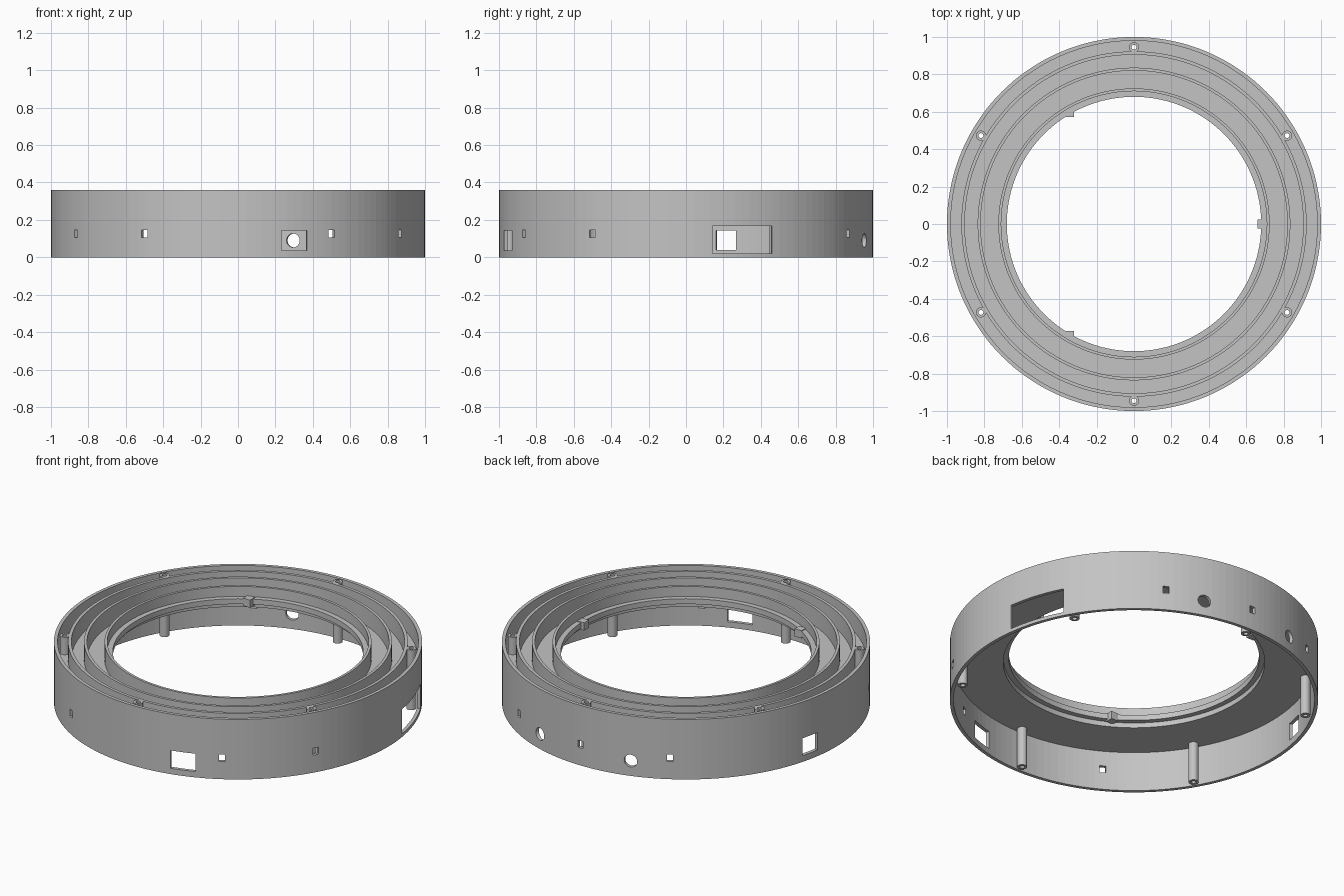
import bpy, bmesh
from math import cos, sin, radians, pi
from mathutils import Matrix, Vector

cube = bpy.data.objects.get("Cube")
if cube:
    bpy.data.objects.remove(cube, do_unlink=True)

grey = bpy.data.materials.new("plain grey")
grey.use_nodes = True
tone = (0.55, 0.55, 0.55, 1)
grey.diffuse_color = tone
grey.node_tree.nodes["Principled BSDF"].inputs["Base Color"].default_value = tone

HEIGHT = 0.36
DECK_LOW, DECK_TOP = 0.238, 0.255
SEGMENTS = 144


def make_object(name, bm):
    bmesh.ops.recalc_face_normals(bm, faces=bm.faces)
    mesh = bpy.data.meshes.new(name)
    bm.to_mesh(mesh)
    bm.free()
    mesh.materials.append(grey)
    obj = bpy.data.objects.new(name, mesh)
    bpy.context.collection.objects.link(obj)
    return obj


def lathe(bm, profile, segments, centre=(0, 0)):
    """Revolve a closed (radius, z) profile about a vertical axis."""
    loops = []
    for i in range(segments):
        a = 2 * pi * i / segments
        loops.append([bm.verts.new((centre[0] + r * cos(a), centre[1] + r * sin(a), z))
                      for r, z in profile])
    n = len(profile)
    for i in range(segments):
        a, b = loops[i], loops[(i + 1) % segments]
        for j in range(n):
            k = (j + 1) % n
            bm.faces.new((a[j], b[j], b[k], a[k]))


def box(bm, centre, size, turn=0):
    m = (Matrix.Translation(centre) @ Matrix.Rotation(radians(turn), 4, 'Z')
         @ Matrix.Diagonal((*size, 1)))
    bmesh.ops.create_cube(bm, size=1, matrix=m)


def polar(r, degrees, z=0):
    return Vector((r * cos(radians(degrees)), r * sin(radians(degrees)), z))


# Housing: outer wall, deck, raised walls and inner lip in one profile
profile = [(1, 0), (1, HEIGHT)]
walls = [(0.905, 0.923), (0.82, 0.836)]
profile += [(0.98, HEIGHT), (0.98, DECK_TOP)]
for inner, outer in walls:
    profile += [(outer, DECK_TOP), (outer, HEIGHT), (inner, HEIGHT), (inner, DECK_TOP)]
profile += [(0.725, DECK_TOP), (0.725, HEIGHT), (0.71, HEIGHT), (0.71, 0.3),
            (0.68, 0.3), (0.68, 0.268), (0.71, 0.268), (0.71, DECK_LOW),
            (0.98, DECK_LOW), (0.98, 0)]
bm = bmesh.new()
lathe(bm, profile, SEGMENTS)
housing = make_object("housing", bm)

# Wall openings: small windows, ports, wide slot, round holes
post_angles = range(30, 390, 60)
bm = bmesh.new()
for angle in (-150, -120, -60, -30, 60, 90, 120):
    box(bm, polar(0.99, angle, 0.126), (0.08, 0.035, 0.042), angle)
for angle, width, low, high in ((-72.4, 0.142, 0.035, 0.142),
                                (167.4, 0.108, 0.038, 0.142),
                                (17.8, 0.335, 0.02, 0.167)):
    box(bm, polar(0.985, angle, (low + high) / 2), (0.11, width, high - low), angle)
for angle in (72.5, 107.5):
    m = (Matrix.Translation(polar(0.99, angle, 0.09))
         @ Matrix.Rotation(radians(angle), 4, 'Z') @ Matrix.Rotation(pi / 2, 4, 'Y'))
    bmesh.ops.create_cone(bm, cap_ends=True, segments=32, radius1=0.037,
                          radius2=0.037, depth=0.08, matrix=m)
# Clearance through the deck for the hollow posts
for angle in post_angles:
    bmesh.ops.create_cone(bm, cap_ends=True, segments=24, radius1=0.02, radius2=0.02,
                          depth=0.06, matrix=Matrix.Translation(polar(0.945, angle, 0.247)))
cutter = make_object("opening_cutter", bm)
cutter.hide_render = True

cut = housing.modifiers.new("openings", 'BOOLEAN')
cut.operation = 'DIFFERENCE'
cut.solver = 'EXACT'
cut.object = cutter
bpy.context.view_layer.objects.active = housing
bpy.ops.object.modifier_apply(modifier=cut.name)
bpy.data.objects.remove(cutter, do_unlink=True)

# Hollow screw posts
for i, angle in enumerate(post_angles):
    bm = bmesh.new()
    lathe(bm, [(0.027, 0), (0.027, HEIGHT), (0.013, HEIGHT), (0.013, 0)],
          24, polar(0.945, angle)[:2])
    make_object(f"screw_post_{i + 1}", bm)

# Locating tabs on the inner lip
for i, (x, y) in enumerate(((0.682, 0), (-0.343, 0.594), (-0.343, -0.594))):
    bm = bmesh.new()
    box(bm, (x, y, 0.282), (0.046, 0.046, 0.046))
    make_object(f"locating_tab_{i + 1}", bm)
